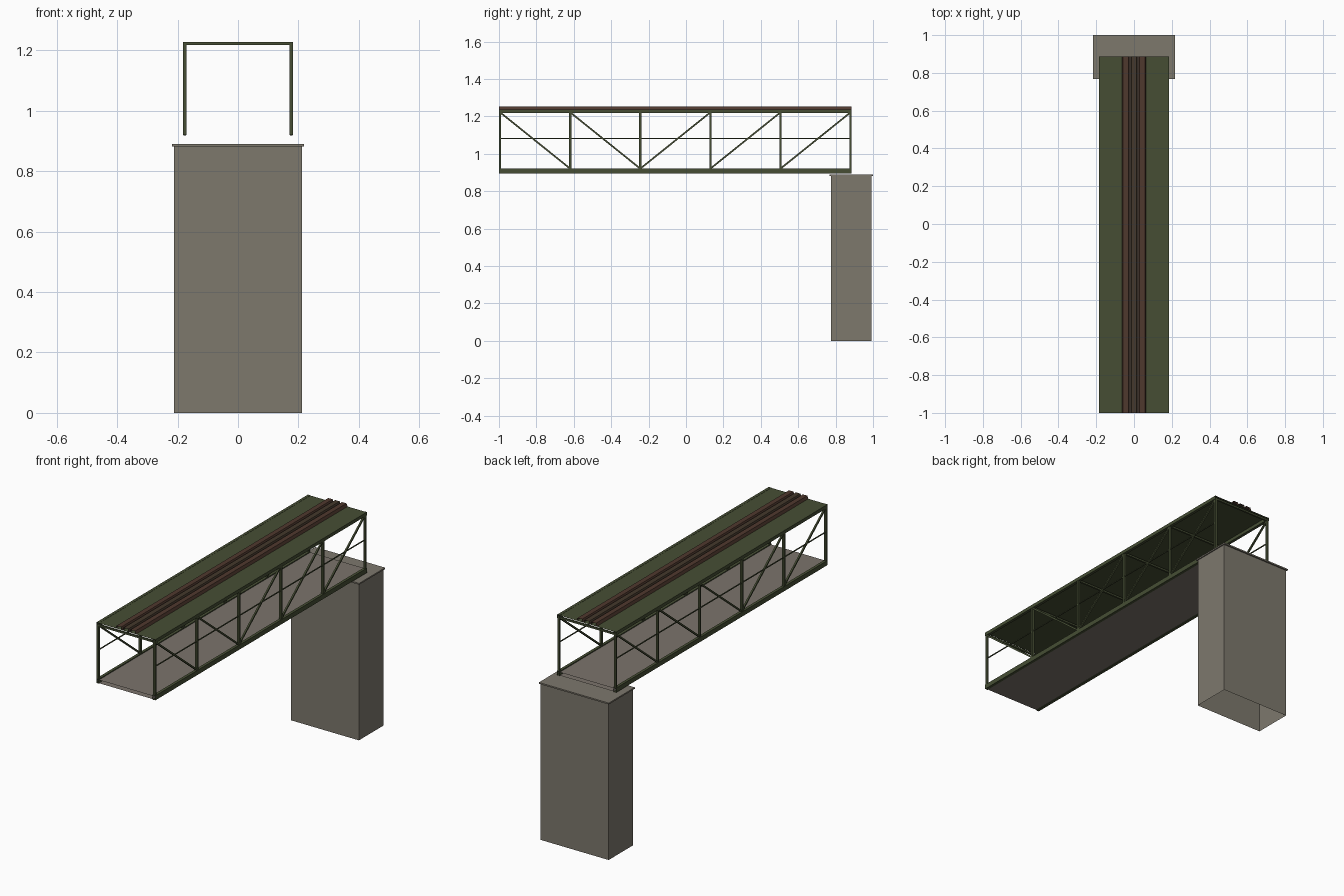
import bpy, bmesh
from mathutils import Vector

cube = bpy.data.objects.get("Cube")
if cube:
    bpy.data.objects.remove(cube, do_unlink=True)


def material(name, rgb):
    m = bpy.data.materials.new(name)
    m.use_nodes = True
    m.diffuse_color = (*rgb, 1)
    m.node_tree.nodes["Principled BSDF"].inputs["Base Color"].default_value = (*rgb, 1)
    return m


GREEN = material("dark green steel", (0.061, 0.076, 0.034))
STONE = material("grey concrete", (0.205, 0.188, 0.152))
FLOOR = material("warm grey deck", (0.200, 0.175, 0.150))
BROWN = material("rust brown", (0.078, 0.040, 0.027))
DARK = material("dark brown", (0.058, 0.040, 0.025))
PALE = material("pale trim", (0.35, 0.27, 0.21))


def finish(name, bm, mat):
    bmesh.ops.recalc_face_normals(bm, faces=bm.faces)
    mesh = bpy.data.meshes.new(name)
    bm.to_mesh(mesh)
    bm.free()
    mesh.materials.append(mat)
    ob = bpy.data.objects.new(name, mesh)
    bpy.context.collection.objects.link(ob)
    return ob


def box(name, x, y, z, mat, open_side=None):
    """Box between ranges; faces looking along any open_side direction are removed."""
    bm = bmesh.new()
    bmesh.ops.create_cube(bm, size=1)
    bm.normal_update()
    for v in bm.verts:
        v.co = [r[0] if c < 0 else r[1] for c, r in zip(v.co, (x, y, z))]
    for d in open_side or []:
        bm.normal_update()
        hit = [f for f in bm.faces if f.normal.dot(Vector(d)) > 0.9]
        bmesh.ops.delete(bm, geom=hit, context='FACES')
    return finish(name, bm, mat)


def extrude_profile(name, points, y, mat):
    """Open ended strip following an x-z profile along the span."""
    bm = bmesh.new()
    rows = [[bm.verts.new((px, py, pz)) for px, pz in points] for py in y]
    for i in range(len(points) - 1):
        bm.faces.new((rows[0][i], rows[0][i + 1], rows[1][i + 1], rows[1][i]))
    return finish(name, bm, mat)


def bar(name, a, b, width, mat=GREEN):
    """Square bar from a to b."""
    a, b = Vector(a), Vector(b)
    d = b - a
    bm = bmesh.new()
    bmesh.ops.create_cube(bm, size=1)
    # frame with one axis kept along x so bars stay square to the truss
    side = Vector((1, 0, 0)) if abs(d.x) < 0.01 else Vector((0, 1, 0))
    up = d.normalized().cross(side)
    for v in bm.verts:
        c = v.co.copy()
        v.co = (a + b) / 2 + d * c.z + side * c.x * width + up * c.y * width
    return finish(name, bm, mat)


ENDS = [(0, -1, 0), (0, 1, 0)]
SPAN = (-1.0, 0.886)
LOW, HIGH = 0.921, 1.222
posts = [-0.994 + i * 0.3748 for i in range(6)]

# Pier, hollow at the bottom, with a thin cap
box("pier", (-0.212, 0.212), (0.775, 0.992), (0, 0.883), STONE, [(0, 0, -1)])
box("pier_cap", (-0.218, 0.218), (0.768, 1.0), (0.882, 0.89), STONE)

# Deck and roof
box("deck", (-0.17, 0.17), SPAN, (0.899, 0.917), FLOOR, ENDS)
extrude_profile("roof", [(-0.17, 1.237), (0.17, 1.237)], SPAN, GREEN)

# Side trusses
for side, s in (("left", 1), ("right", -1)):
    edge = sorted((s * 0.168, s * 0.184))
    x = s * 0.176
    box(side + "_bottom_chord", edge, SPAN, (0.896, 0.922), GREEN, ENDS)
    box(side + "_top_chord", edge, SPAN, (1.219, 1.238), GREEN, ENDS)
    bar(side + "_handrail", (x, posts[0], 1.082), (x, posts[-1], 1.082), 0.005)
    for i, y in enumerate(posts):
        bar(f"{side}_post_{i + 1}", (x, y, 0.919), (x, y, 1.228), 0.012)
    for i in range(5):
        ends = (HIGH, LOW) if i < 2 else (LOW, HIGH)
        bar(f"{side}_diagonal_{i + 1}", (x, posts[i], ends[0]),
            (x, posts[i + 1], ends[1]), 0.009)

# Cross beams under the roof
for i, y in enumerate(posts):
    bar(f"cross_beam_{i + 1}", (-0.176, y, 1.223), (0.176, y, 1.223), 0.01)

# Raised strips along the roof with pale seams between them
for name, cx, mat in (("left_strip", 0.043, BROWN), ("middle_strip", 0, DARK),
                      ("right_strip", -0.043, BROWN)):
    profile = [(cx - 0.02, 1.237), (cx - 0.014, 1.253), (cx + 0.014, 1.253), (cx + 0.02, 1.237)]
    extrude_profile(name, profile, SPAN, mat)
for name, cx in (("left_seam", 0.0215), ("right_seam", -0.0215)):
    extrude_profile(name, [(cx - 0.002, 1.24), (cx + 0.002, 1.24)], SPAN, PALE)
